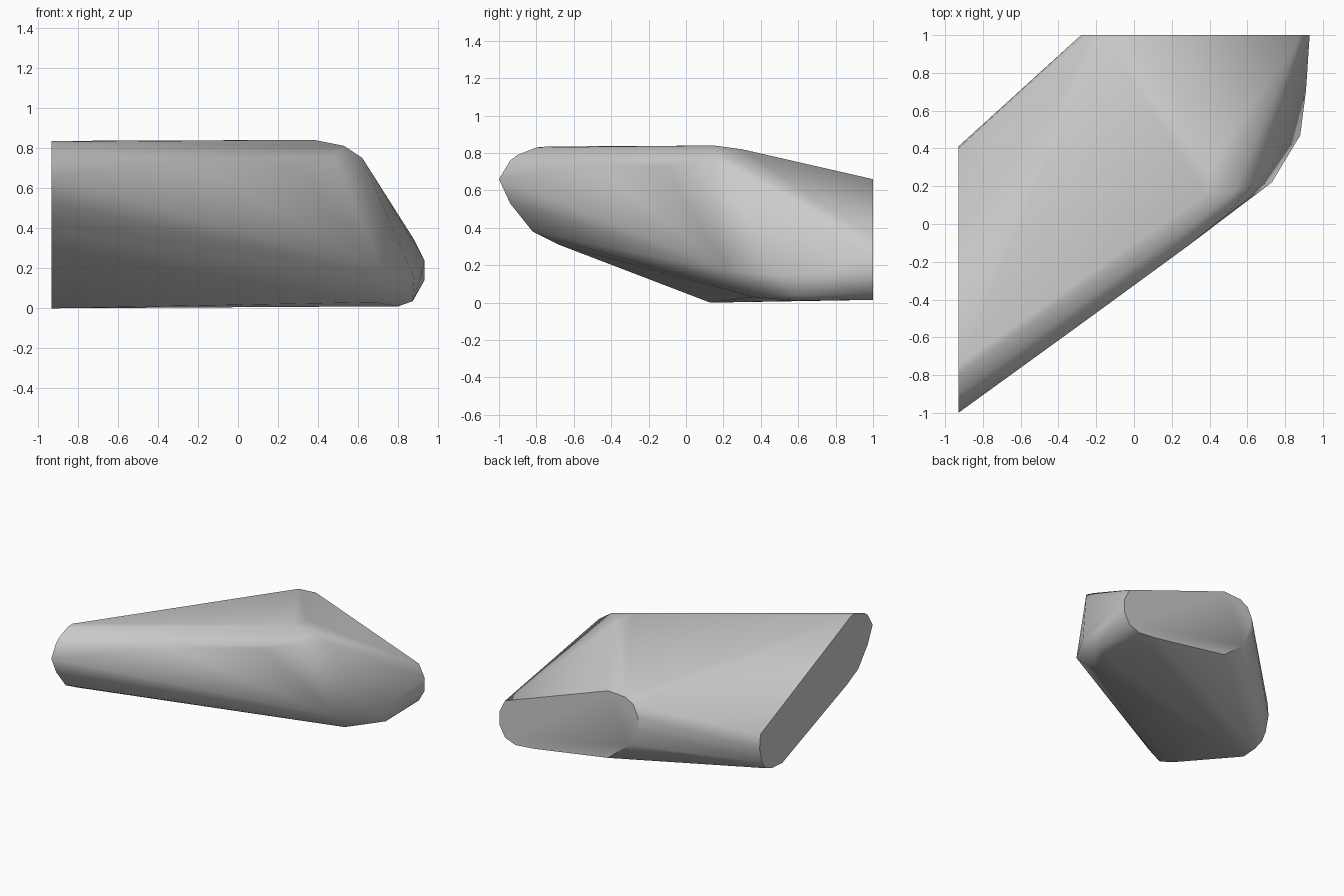
import bpy
import bmesh
import math

default_cube = bpy.data.objects.get("Cube")
if default_cube:
    bpy.data.objects.remove(default_cube, do_unlink=True)

SIDE_X = -0.93
BACK_Y = 1.0

# Flat side end, as (y, z)
side_profile = [
    (-1, .66), (-.94, .76), (-.9, .79), (-.8, .83), (-.74, .835),
    (.4, .33), (.41, .22), (.38, .1), (.34, .04), (.26, .01), (.13, 0),
    (.05, .03), (-.68, .31), (-.82, .38), (-.94, .53),
]

# Flat back end, as (x, z)
back_profile = [
    (.93, .24), (.88, .34), (-.02, .66), (-.17, .65), (-.24, .61),
    (-.28, .52), (-.28, .42), (-.2, .28), (-.02, .13), (.62, .03),
    (.79, .015), (.88, .05), (.93, .14),
]

# Rounded elbow between the two ends
elbow_top = [(.38, .15, .84), (.4, .3, .82), (.53, .17, .81), (.62, .2, .75)]
elbow_front = [(-.24, -.5, .74), (.28, -.12, .73), (.48, .04, .75)]
elbow_low = [
    (.73, .22, .17), (.88, .47, .15), (.91, .7, .15),
    (.68, .36, .03), (.8, .6, .01), (.87, .6, .035),
]


def make_material(name, value):
    material = bpy.data.materials.new(name)
    material.use_nodes = True
    colour = (value, value, value, 1)
    material.diffuse_color = colour
    material.node_tree.nodes["Principled BSDF"].inputs["Base Color"].default_value = colour
    return material


def make_skin(name, points, material):
    """Stretch one closed skin around the given points."""
    bm = bmesh.new()
    for point in points:
        bm.verts.new(point)
    result = bmesh.ops.convex_hull(bm, input=bm.verts)
    unused = {v for v in result["geom_interior"] + result["geom_unused"]
              if isinstance(v, bmesh.types.BMVert)}
    bmesh.ops.delete(bm, geom=list(unused), context="VERTS")
    # Merge the triangles of each flat end into a single cap
    bmesh.ops.dissolve_limit(bm, angle_limit=math.radians(1),
                             verts=bm.verts, edges=bm.edges)
    bmesh.ops.recalc_face_normals(bm, faces=bm.faces)
    mesh = bpy.data.meshes.new(name)
    bm.to_mesh(mesh)
    bm.free()
    mesh.materials.append(material)
    skin = bpy.data.objects.new(name, mesh)
    bpy.context.collection.objects.link(skin)
    return skin


points = [(SIDE_X, y, z) for y, z in side_profile]
points += [(x, BACK_Y, z) for x, z in back_profile]
points += elbow_top + elbow_front + elbow_low
body = make_skin("bent_body", points, make_material("plain_grey", .6))

# Soft shading along the body, crisp rims at the flat ends
bpy.ops.object.select_all(action="DESELECT")
body.select_set(True)
bpy.context.view_layer.objects.active = body
bpy.ops.object.shade_smooth_by_angle(angle=math.radians(42))
